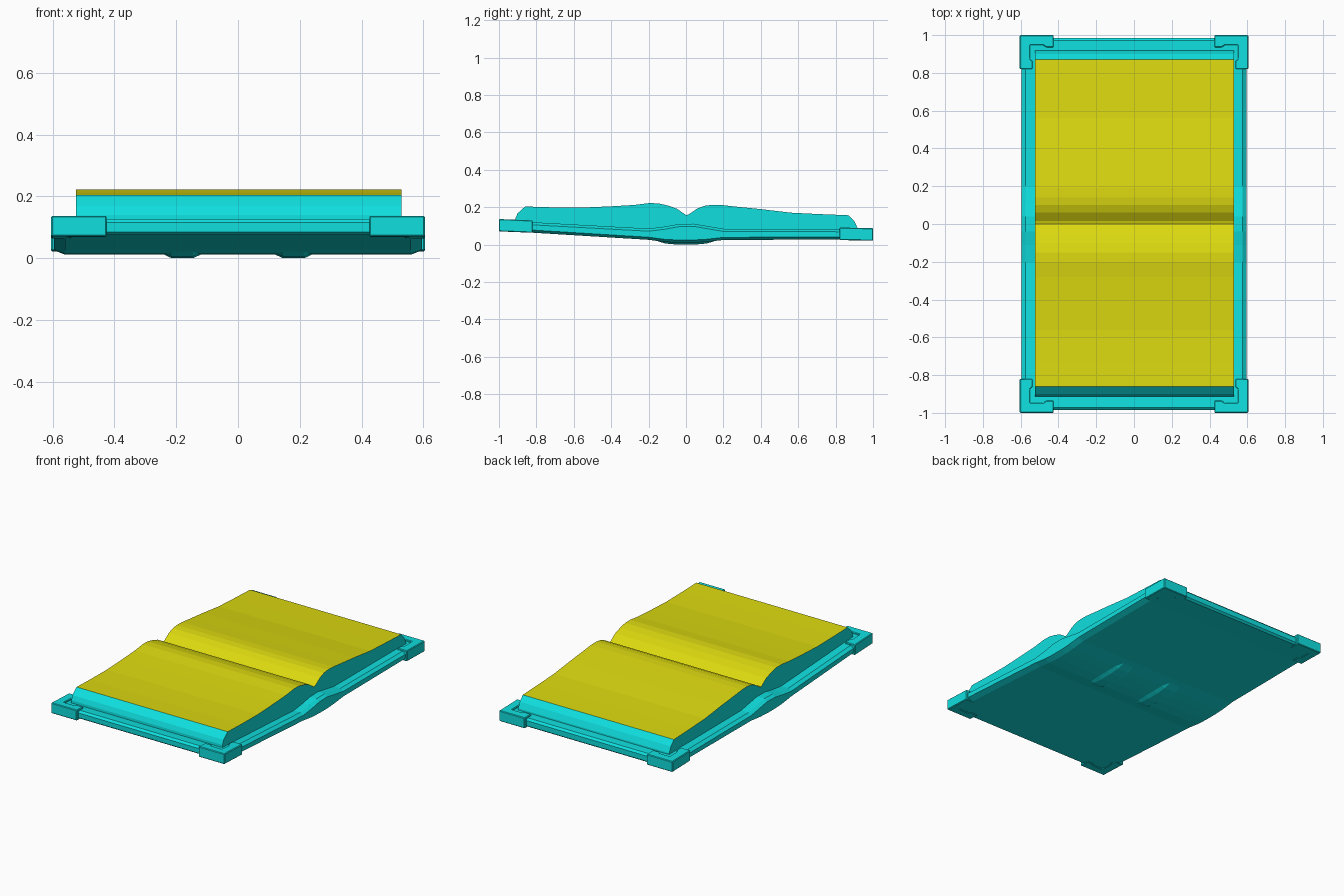
import bpy, bmesh

cube = bpy.data.objects.get("Cube")
if cube:
    bpy.data.objects.remove(cube, do_unlink=True)


def material(name, color):
    m = bpy.data.materials.new(name)
    m.use_nodes = True
    m.diffuse_color = color
    m.node_tree.nodes["Principled BSDF"].inputs["Base Color"].default_value = color
    return m


cyan = material("cyan", (0.005, 0.74, 0.74, 1))
yellow = material("yellow", (0.72, 0.70, 0.005, 1))


def loft(name, rings, mats):
    """Skin a row of closed rings and cap both ends."""
    bm = bmesh.new()
    rows = [[bm.verts.new(p) for p in ring] for ring in rings]
    n = len(rows[0])
    for a, b in zip(rows, rows[1:]):
        for i in range(n):
            j = (i + 1) % n
            bm.faces.new((a[i], a[j], b[j], b[i]))
    bm.faces.new(rows[0])
    bm.faces.new(rows[-1])
    bmesh.ops.recalc_face_normals(bm, faces=bm.faces)
    mesh = bpy.data.meshes.new(name)
    bm.to_mesh(mesh)
    bm.free()
    for m in mats:
        mesh.materials.append(m)
    obj = bpy.data.objects.new(name, mesh)
    bpy.context.collection.objects.link(obj)
    return obj


# Cover: bevelled slab that sags under the spine; stations are (y, top, bottom)
stations = [(-0.985, 0.127, 0.075), (-0.82, 0.12, 0.064), (-0.2, 0.086, 0.026),
            (-0.11, 0.097, 0.014), (-0.04, 0.11, 0.011), (0.04, 0.112, 0.011),
            (0.11, 0.1, 0.015), (0.2, 0.085, 0.025), (0.82, 0.083, 0.028),
            (0.985, 0.079, 0.024)]


def cover_ring(y, top, low):
    half = [(0.56, low), (0.595, low + 0.014), (0.595, top - 0.014), (0.575, top)]
    return [(x, y, z) for x, z in half] + [(-x, y, z) for x, z in reversed(half)]


# Ends are bevelled like the long sides
start, end = stations[0], stations[-1]
ends = [[(-0.972, start[1], start[2])], [(0.972, end[1], end[2])]]
tip_a = (start[0], start[1] - 0.012, start[2] + 0.01)
tip_b = (end[0], end[1] - 0.012, end[2] + 0.01)
loft("cover", [cover_ring(*s) for s in
               [tip_a] + ends[0] + stations[1:-1] + ends[1] + [tip_b]], [cyan])

# Raised bands under the spine
for side, x in (("left", 0.18), ("right", -0.18)):
    rings = []
    for y, low in ((-0.16, 0.021), (-0.11, 0.006), (-0.04, 0), (0.04, 0),
                   (0.11, 0.006), (0.16, 0.021)):
        rings.append([(x - 0.065, y, low + 0.014), (x - 0.035, y, low),
                      (x + 0.035, y, low), (x + 0.065, y, low + 0.014)])
    loft(side + "_spine_band", rings, [cyan])

# Page block: side profile stretched across the width
crown = [(-0.86, 0.204), (-0.73, 0.2), (-0.56, 0.198), (-0.4, 0.205),
         (-0.28, 0.212), (-0.2, 0.222), (-0.15, 0.221), (-0.1, 0.21),
         (-0.05, 0.193), (0, 0.158), (0.015, 0.162), (0.06, 0.193),
         (0.1, 0.208), (0.14, 0.213), (0.19, 0.212), (0.28, 0.202),
         (0.4, 0.19), (0.56, 0.171), (0.7, 0.164), (0.87, 0.157)]
outline = ([(-0.915, 0.1), (-0.912, 0.14), (-0.9, 0.168)] + crown +
           [(0.9, 0.125), (0.917, 0.09), (0.92, 0.06), (0, 0.06)])
pages = loft("pages", [[(x, y, z) for y, z in outline] for x in (-0.525, 0.53)],
             [cyan, yellow])
for face in pages.data.polygons:
    if face.normal.z > 0.5 and -0.86 < face.center.y < 0.87:
        face.material_index = 1

# Corner guards: stepped L shapes, tilted with the cover
guard = [(0.605, 1), (0.425, 1), (0.425, 0.935), (0.465, 0.935), (0.48, 0.947),
         (0.55, 0.947), (0.55, 0.875), (0.537, 0.862), (0.537, 0.82), (0.605, 0.82)]
plate = [(0.605, 1), (0.425, 1), (0.425, 0.935), (0.537, 0.82), (0.605, 0.82)]
for end_name, sy, low, high, tilt in (("front", -1, 0.071, 0.137, 0.04),
                                      ("back", 1, 0.021, 0.088, -0.02)):
    for side, sx in (("left", 1), ("right", -1)):
        rings = [[(x * sx, y * sy, z + tilt * (y - 1)) for x, y in guard]
                 for z in (low, high)]
        obj = loft(f"{end_name}_{side}_corner_guard", rings, [cyan])
        bevel = obj.modifiers.new("soft_edges", "BEVEL")
        bevel.width = 0.004
        bevel.segments = 1
